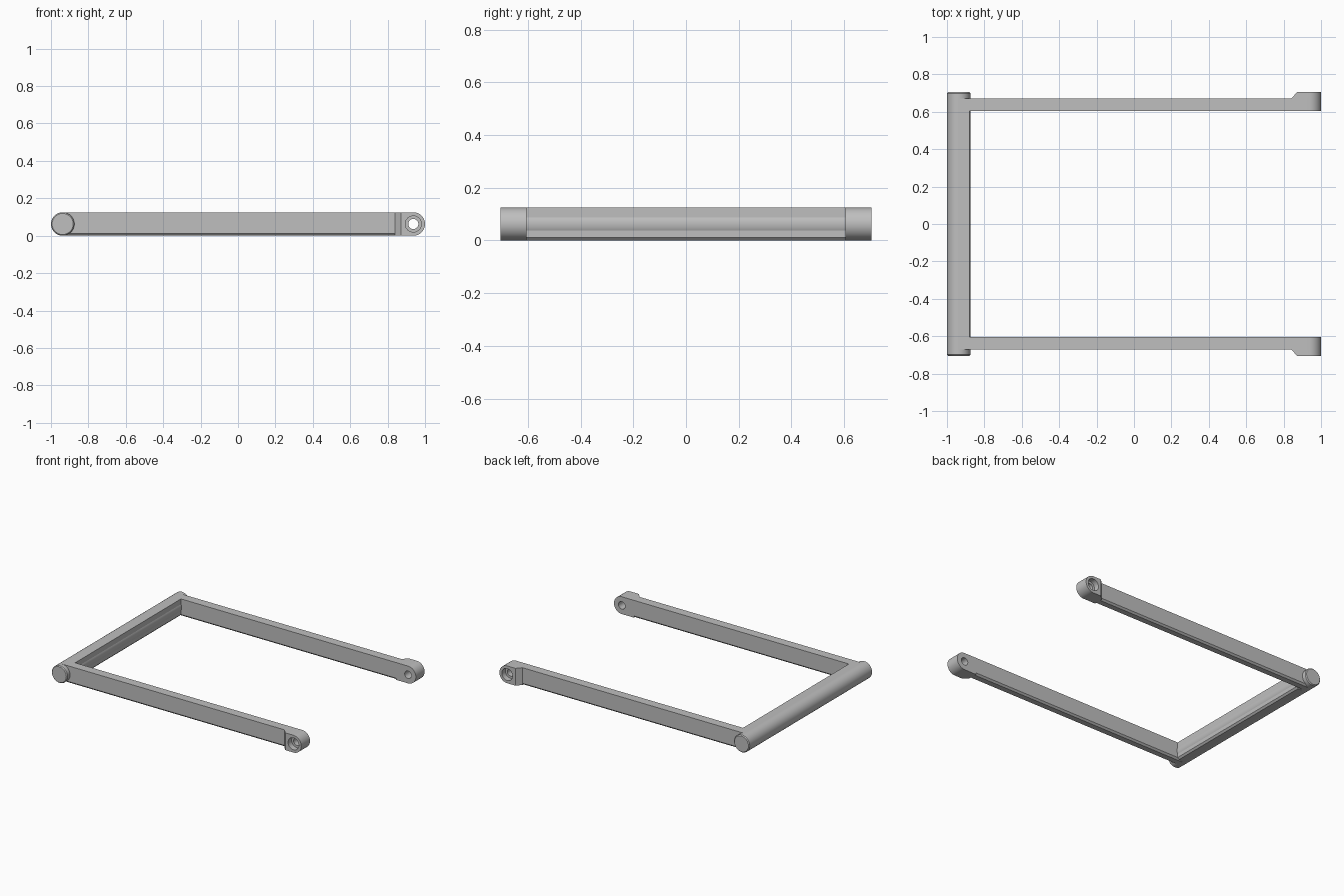
import bpy, bmesh, math

if "Cube" in bpy.data.objects:
    bpy.data.objects.remove(bpy.data.objects["Cube"])

R = 0.0625          # tube radius, half the frame height
PIVOT = 0.9375      # distance of the tube axis and pivot holes from the centre
INNER, OUTER, END = 0.605, 0.67, 0.705
CH = 0.012          # chamfer under the bars

grey = bpy.data.materials.new("plain grey")
grey.use_nodes = True
grey.diffuse_color = (0.52, 0.52, 0.52, 1)
grey.node_tree.nodes["Principled BSDF"].inputs["Base Color"].default_value = grey.diffuse_color


def loft(name, rings):
    """Closed solid through rings of equal point count."""
    bm = bmesh.new()
    loops = [[bm.verts.new(p) for p in ring] for ring in rings]
    n = len(loops[0])
    for a, b in zip(loops, loops[1:]):
        for i in range(n):
            j = (i + 1) % n
            bm.faces.new((a[i], a[j], b[j], b[i]))
    bm.faces.new(loops[0])
    bm.faces.new(loops[-1])
    bmesh.ops.recalc_face_normals(bm, faces=bm.faces)
    mesh = bpy.data.meshes.new(name)
    bm.to_mesh(mesh)
    bm.free()
    mesh.materials.append(grey)
    obj = bpy.data.objects.new(name, mesh)
    bpy.context.collection.objects.link(obj)
    return obj


def circle(x, y, r, n=48):
    return [(x + r * math.cos(math.tau * i / n), y, R + r * math.sin(math.tau * i / n))
            for i in range(n)]


def smooth(obj):
    bpy.ops.object.select_all(action="DESELECT")
    obj.select_set(True)
    bpy.context.view_layer.objects.active = obj
    bpy.ops.object.shade_smooth_by_angle(angle=math.radians(30))


def cut(obj, cutter):
    mod = obj.modifiers.new("hole", "BOOLEAN")
    mod.operation, mod.solver, mod.object = "DIFFERENCE", "EXACT", cutter
    bpy.context.view_layer.objects.active = obj
    bpy.ops.object.modifier_apply(modifier=mod.name)
    bpy.data.objects.remove(cutter)


def lug_ring(y, x0):
    """Side outline of a lug: square at x0, rounded at the far end."""
    arc = [math.pi * (i / 24 - 0.5) for i in range(25)]
    return ([(x0, y, 2 * R), (x0, y, 0)] +
            [(PIVOT + R * math.cos(a), y, R + R * math.sin(a)) for a in arc])


# Round tube across the closed end, with softened rims
rim = 0.006
smooth(loft("cross_tube", [circle(-PIVOT, y, r) for y, r in
       ((-END, R - rim), (-END + rim, R), (END - rim, R), (END, R - rim))]))

# Flat inner half of the cross bar
xi = R - PIVOT - 0.005
loft("cross_bar_inner", [[(-PIVOT, y, 0), (xi - CH, y, 0), (xi, y, CH),
                          (xi, y, 2 * R), (-PIVOT, y, 2 * R)] for y in (-INNER, INNER)])

for side, s in (("front", -1), ("back", 1)):
    # Straight arm with chamfered lower edges
    loft(side + "_arm", [[(x, s * INNER, CH), (x, s * (INNER + CH), 0),
                          (x, s * (OUTER - CH), 0), (x, s * OUTER, CH),
                          (x, s * OUTER, 2 * R), (x, s * INNER, 2 * R)]
                         for x in (-PIVOT, 0.84)])
    # Thickened lug with a counterbored pivot hole
    lug = loft(side + "_pivot_lug", [lug_ring(s * INNER, 0.84), lug_ring(s * OUTER, 0.84),
                                     lug_ring(s * END, 0.872)])
    for r, start in ((0.027, 0.5), (0.043, 0.665)):
        cut(lug, loft("cutter", [circle(PIVOT, s * y, r, 40) for y in (start, 0.8)]))
    smooth(lug)
